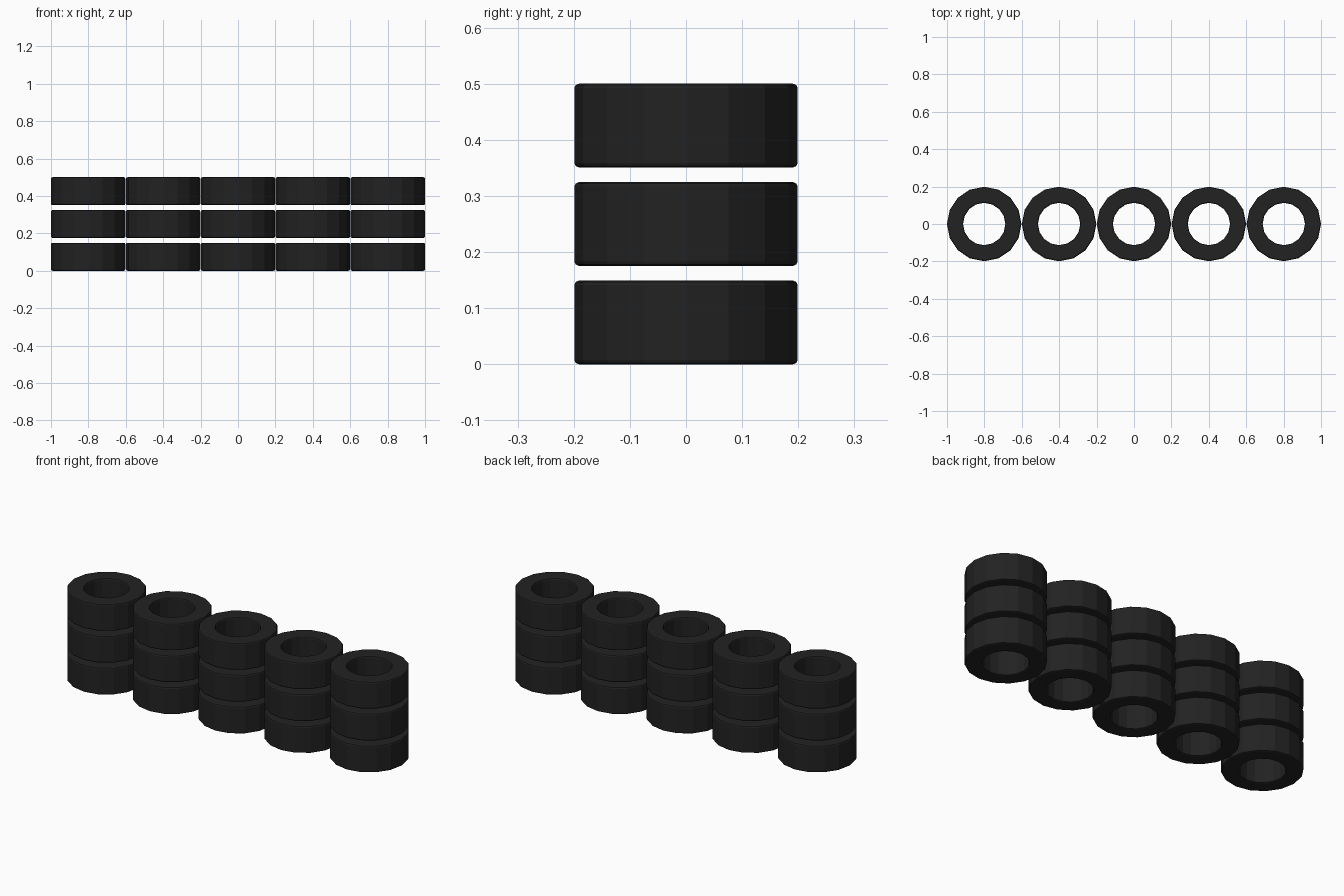
import bpy
import bmesh
import math

SIDES = 16
OUTER, INNER, HEIGHT = 0.199, 0.113, 0.149
BEVEL = 0.008
STACKS, LAYERS = 5, 3
STACK_STEP, LAYER_STEP = 0.4005, 0.1755

cube = bpy.data.objects.get("Cube")
if cube:
    bpy.data.objects.remove(cube, do_unlink=True)

# Black rubber
rubber = bpy.data.materials.new("black_rubber")
rubber.use_nodes = True
colour = (0.016, 0.016, 0.016, 1)
rubber.diffuse_color = colour
rubber.node_tree.nodes["Principled BSDF"].inputs["Base Color"].default_value = colour


def rounded_section():
    """Points of the tyre's cross-section, as radius and height."""
    corners = [(OUTER, 0, -90), (OUTER, HEIGHT, 0),
               (INNER, HEIGHT, 90), (INNER, 0, 180)]
    points = []
    for r, z, start in corners:
        cr = r - BEVEL if r == OUTER else r + BEVEL
        cz = z + BEVEL if z == 0 else z - BEVEL
        for step in range(3):
            a = math.radians(start + 45 * step)
            points.append((cr + BEVEL * math.cos(a), cz + BEVEL * math.sin(a)))
    return points


def tyre_mesh():
    """Sweep the cross-section around the upright axis."""
    bm = bmesh.new()
    verts = [bm.verts.new((r, 0, z)) for r, z in rounded_section()]
    edges = [bm.edges.new((v, verts[(i + 1) % len(verts)]))
             for i, v in enumerate(verts)]
    bmesh.ops.spin(bm, geom=verts + edges, cent=(0, 0, 0), axis=(0, 0, 1),
                   angle=math.tau, steps=SIDES)
    bmesh.ops.remove_doubles(bm, verts=bm.verts, dist=0.0005)
    bmesh.ops.recalc_face_normals(bm, faces=bm.faces)
    mesh = bpy.data.meshes.new("tyre")
    bm.to_mesh(mesh)
    bm.free()
    mesh.materials.append(rubber)
    return mesh


# Row of tyre stacks sharing one mesh
mesh = tyre_mesh()
for stack in range(STACKS):
    for layer in range(LAYERS):
        tyre = bpy.data.objects.new(f"tyre_stack_{stack + 1}_layer_{layer + 1}", mesh)
        tyre.location = ((stack - (STACKS - 1) / 2) * STACK_STEP, 0, layer * LAYER_STEP)
        bpy.context.collection.objects.link(tyre)
